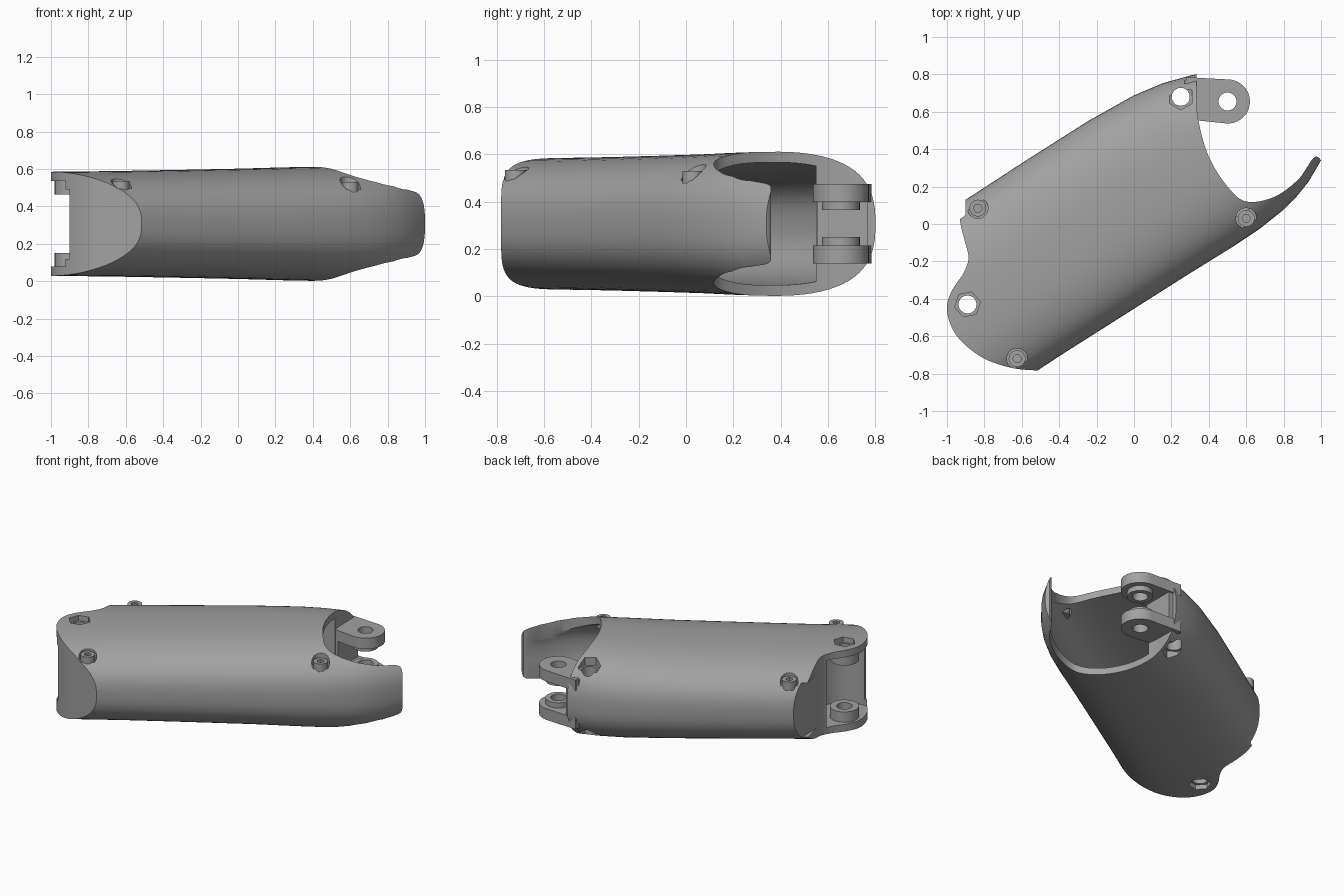
import bpy, bmesh, math
from mathutils import Vector

if "Cube" in bpy.data.objects:
    bpy.data.objects.remove(bpy.data.objects["Cube"])

grey = bpy.data.materials.new("mid grey")
grey.diffuse_color = (0.36, 0.36, 0.36, 1)
grey.use_nodes = True
grey.node_tree.nodes["Principled BSDF"].inputs["Base Color"].default_value = grey.diffuse_color
U, V = Vector((0.83, 0.556, 0)), Vector((-0.556, 0.83, 0))   # shell axis and cross direction


def finish(name, bm):
    bmesh.ops.recalc_face_normals(bm, faces=bm.faces)
    me = bpy.data.meshes.new(name)
    bm.to_mesh(me)
    bm.free()
    me.materials.append(grey)
    ob = bpy.data.objects.new(name, me)
    bpy.context.collection.objects.link(ob)
    return ob


def prism(name, pts, z0, z1):
    bm = bmesh.new()
    lo = [bm.verts.new((x, y, z0)) for x, y in pts]
    hi = [bm.verts.new((x, y, z1)) for x, y in pts]
    bm.faces.new(lo[::-1])
    bm.faces.new(hi)
    for i in range(len(pts)):
        j = (i + 1) % len(pts)
        bm.faces.new((lo[i], lo[j], hi[j], hi[i]))
    return finish(name, bm)


def disc(name, c, r, z0, z1, n=32, turn=0.0):
    a = [turn + 2 * math.pi * i / n for i in range(n)]
    return prism(name, [(c[0] + r * math.cos(t), c[1] + r * math.sin(t)) for t in a], z0, z1)


def box(name, x0, x1, y0, y1, z0, z1):
    return prism(name, [(x0, y0), (x1, y0), (x1, y1), (x0, y1)], z0, z1)


def boolean(ob, op, other):
    m = ob.modifiers.new("cut", 'BOOLEAN')
    m.operation, m.solver, m.object = op, 'EXACT', other
    bpy.context.view_layer.objects.active = ob
    bpy.ops.object.modifier_apply(modifier=m.name)
    bpy.data.objects.remove(other)


def smooth_path(p, steps=6):
    """Catmull-Rom curve through the points."""
    p = [Vector(q) for q in p]
    p = [2 * p[0] - p[1]] + p + [2 * p[-1] - p[-2]]
    out = []
    for i in range(1, len(p) - 2):
        a, b, c, d = p[i - 1:i + 3]
        for k in range(steps):
            t = k / steps
            q = 0.5 * (2 * b + (c - a) * t + (2 * a - 5 * b + 4 * c - d) * t * t
                       + (3 * b - a - 3 * c + d) * t ** 3)
            out.append((q.x, q.y))
    return out + [(p[-2].x, p[-2].y)]


# stations along the shell: position, low side, high side, half height
STATIONS = [(-1.25, -0.36, 0.61, 0.277), (-0.7, -0.366, 0.61, 0.282), (-0.3, -0.376, 0.605, 0.288),
            (0.1, -0.386, 0.595, 0.295), (0.38, -0.396, 0.573, 0.302), (0.55, -0.396, 0.54, 0.305),
            (0.7, -0.383, 0.49, 0.304), (0.8, -0.364, 0.45, 0.298), (0.9, -0.333, 0.42, 0.283),
            (1.02, -0.275, 0.39, 0.25), (1.15, -0.2, 0.36, 0.22)]


def loft(name, stations, wall=0.0, n=72, power=2.6):
    bm = bmesh.new()
    rings = []
    for u, lo, hi, b in stations:
        lo, hi, b = lo + wall, hi - wall, b - wall
        ring = []
        for i in range(n):
            t = 2 * math.pi * (i + 0.5) / n
            c, s = math.cos(t), math.sin(t)
            v = (lo + hi) / 2 + (hi - lo) / 2 * math.copysign(abs(c) ** (2 / power), c)
            z = 0.307 + b * math.copysign(abs(s) ** (2 / power), s)
            ring.append(bm.verts.new(U * u + V * v + Vector((0, 0, z))))
        rings.append(ring)
    for r0, r1 in zip(rings, rings[1:]):
        for i in range(n):
            j = (i + 1) % n
            bm.faces.new((r0[i], r0[j], r1[j], r1[i]))
    bm.faces.new(rings[0][::-1])
    bm.faces.new(rings[-1])
    return finish(name, bm)


# shell body trimmed by its plan outline
shell = loft("shell", STATIONS)
left = smooth_path([(-0.86, 0.165), (-0.915, 0.11), (-0.93, 0.02), (-0.905, -0.09), (-0.885, -0.18),
                    (-0.91, -0.26), (-0.97, -0.35), (-1.0, -0.44), (-0.98, -0.54), (-0.92, -0.63),
                    (-0.8, -0.72), (-0.65, -0.77), (-0.51, -0.783), (-0.42, -0.78)])
right = smooth_path([(1.03, 0.29), (0.97, 0.36), (0.88, 0.24), (0.75, 0.145), (0.6, 0.12), (0.5, 0.2),
                     (0.4, 0.36), (0.345, 0.55), (0.335, 0.7), (0.335, 0.95)])
boolean(shell, 'INTERSECT', prism("outline", left + [(-0.3, -1.1), (1.2, 0.0)] + right
                                  + [(-0.5, 0.95), (-0.86, 0.5)], -0.3, 1))

# cavity, leaving a solid block behind the hinge fork
cavity = loft("cavity", [(-0.55,) + STATIONS[1][1:]] + STATIONS[2:], wall=0.045)
boolean(cavity, 'DIFFERENCE', box("block", 0.08, 1.3, 0.55, 1.3, -0.5, 1.2))
boolean(shell, 'DIFFERENCE', cavity)

# swing pocket between the two left lugs
PIVOT, HEX, FORK = (-0.89, -0.43), (0.25, 0.68), (0.5, 0.655)
boolean(shell, 'DIFFERENCE', disc("pocket", PIVOT, 0.2, 0.08, 0.535, 48))
boolean(shell, 'DIFFERENCE', box("notch", -1.2, -0.9, -0.9, 0.3, 0.12, 0.49))
for z0, z1 in ((0.06, 0.15), (0.465, 0.55)):
    boolean(shell, 'UNION', disc("boss", PIVOT, 0.09, z0, z1))

# through holes with hexagonal seats on both faces
for c, r, seat, turn in ((PIVOT, 0.048, 0.04, 0.2), (HEX, 0.048, 0.075, 0.5)):
    boolean(shell, 'DIFFERENCE', disc("bore", c, r, -0.2, 1))
    boolean(shell, 'DIFFERENCE', disc("seat", c, 0.07, 0.59 - seat, 1, 6, turn))
    boolean(shell, 'DIFFERENCE', disc("seat", c, 0.07, -0.2, 0.02 + seat, 6, turn))

# screw seats with socket screws on the upper face
for i, (c, z) in enumerate((((-0.835, 0.085), 0.475), ((-0.625, -0.72), 0.495), ((0.6, 0.03), 0.49))):
    boolean(shell, 'DIFFERENCE', disc("seat", c, 0.055, z, 1))
    screw = disc("screw_%d" % (i + 1), c, 0.045, z - 0.02, z + 0.04)
    boolean(screw, 'DIFFERENCE', disc("socket", c, 0.023, z + 0.005, 1, 6))

# hinge fork: two rounded plates with inner bosses and a base
cx, cy = FORK
tip = [(cx + 0.12 * math.cos(t), cy + 0.118 * math.sin(t))
       for t in (math.pi * (k / 20 - 0.5) for k in range(21))]
fork = box("hinge_fork", 0.27, 0.365, 0.555, 0.77, 0.145, 0.47)
for z0, z1, b0, b1 in ((0.14, 0.215, 0.2, 0.25), (0.4, 0.475, 0.365, 0.42)):
    boolean(fork, 'UNION', prism("plate", tip + [(0.28, 0.785), (0.28, 0.56)], z0, z1))
    boolean(fork, 'UNION', disc("boss", FORK, 0.08, b0, b1))
boolean(fork, 'DIFFERENCE', disc("bore", FORK, 0.048, 0, 1))
boolean(fork, 'DIFFERENCE', disc("bore", HEX, 0.048, 0, 1))

# smooth shading with crisp edges
bpy.ops.object.select_all(action='DESELECT')
for ob in bpy.data.objects:
    ob.select_set(True)
bpy.context.view_layer.objects.active = shell
bpy.ops.object.shade_smooth_by_angle(angle=math.radians(30))
